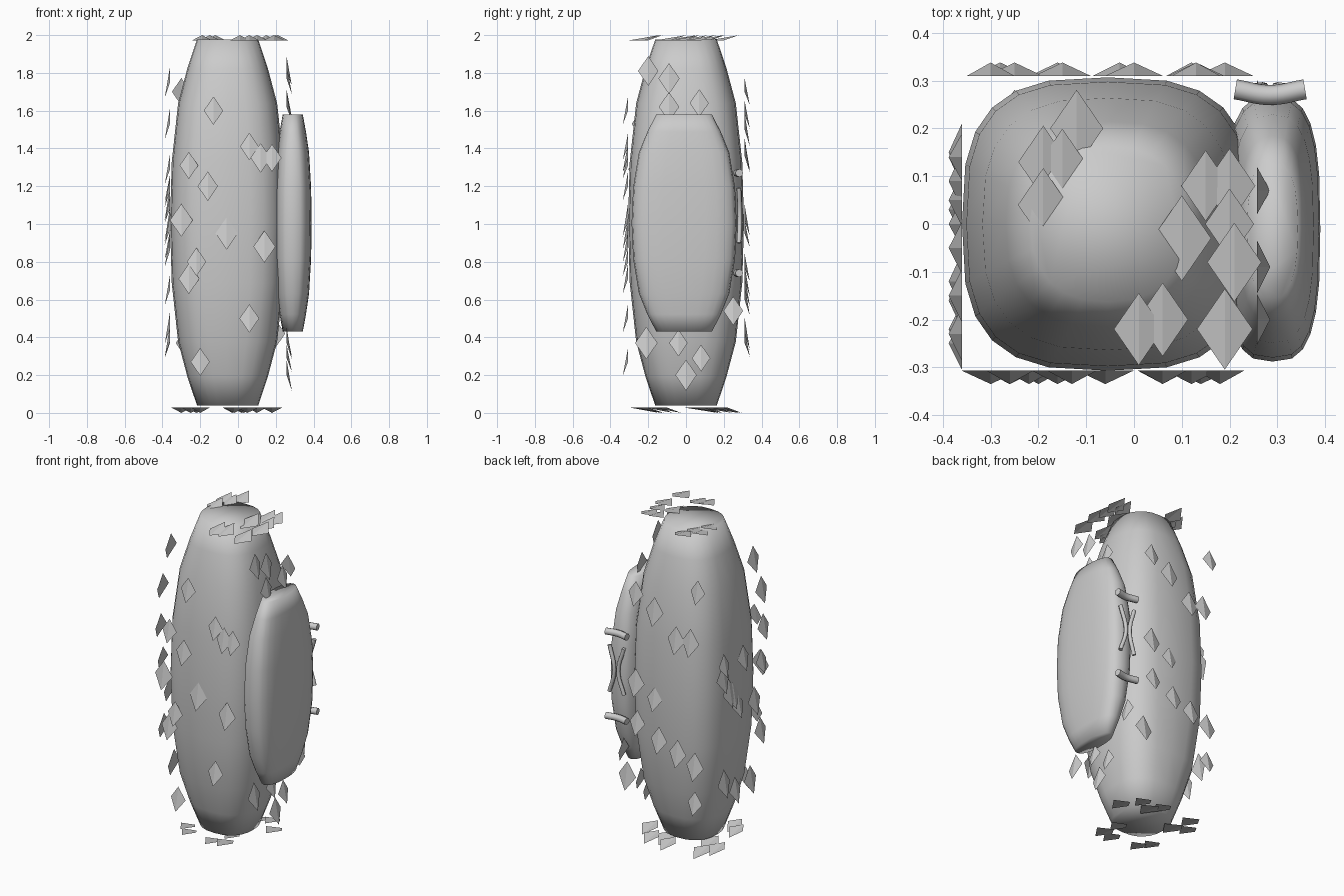
import bpy, bmesh, math, random
from mathutils import Vector

if "Cube" in bpy.data.objects:
    bpy.data.objects.remove(bpy.data.objects["Cube"])

random.seed(4)


def add_object(name, bm, smooth=True):
    bmesh.ops.recalc_face_normals(bm, faces=bm.faces[:]) if smooth else None
    mesh = bpy.data.meshes.new(name)
    bm.to_mesh(mesh)
    bm.free()
    for p in mesh.polygons:
        p.use_smooth = smooth
    ob = bpy.data.objects.new(name, mesh)
    bpy.context.collection.objects.link(ob)
    return ob


def pod(name, centre, half, segs=24):
    """Barrel with flat ends and a rounded-square cross-section."""
    # (relative height, relative width, roundness exponent)
    side = [(1, .53, 2.4), (.84, .70, 2.6), (.65, .86, 2.8), (.33, .97, 3), (0, 1, 3)]
    profile = side + [(-z, w, e) for z, w, e in side[-2::-1]]
    bm = bmesh.new()
    rings = []
    for z, w, e in profile:
        ring = []
        for i in range(segs):
            a = 2 * math.pi * i / segs
            c, s = math.cos(a), math.sin(a)
            x = math.copysign(abs(c) ** (2 / e), c) * w
            y = math.copysign(abs(s) ** (2 / e), s) * w
            ring.append(bm.verts.new((centre[0] + half[0] * x, centre[1] + half[1] * y,
                                      centre[2] + half[2] * z)))
        rings.append(ring)
    for a, b in zip(rings, rings[1:]):
        for i in range(segs):
            j = (i + 1) % segs
            bm.faces.new((a[i], a[j], b[j], b[i]))
    bm.faces.new(rings[0])
    bm.faces.new(rings[-1])
    return add_object(name, bm)


def shards(name, points, place, up, normal):
    """Bent diamonds: three corners on a plane, lower tip lifted outwards."""
    up, normal = Vector(up), Vector(normal)
    right = up.cross(normal)
    bm = bmesh.new()
    for p in points:
        c, k = Vector(place(*p)), random.uniform(.88, 1.12)
        top = bm.verts.new(c + up * .08 * k)
        left = bm.verts.new(c - right * .055 * k)
        low = bm.verts.new(c - up * .08 * k + normal * .028)
        rite = bm.verts.new(c + right * .055 * k)
        bm.faces.new((top, left, low))
        bm.faces.new((top, low, rite))
    return add_object(name, bm, smooth=False)


def bar(name, points, radius):
    """Rounded bar along a smooth path."""
    cu = bpy.data.curves.new(name, 'CURVE')
    cu.dimensions = '3D'
    cu.bevel_depth = radius
    cu.bevel_resolution = 2
    cu.use_fill_caps = True
    sp = cu.splines.new('BEZIER')
    sp.bezier_points.add(len(points) - 1)
    for bp, p in zip(sp.bezier_points, points):
        bp.co = p
        bp.handle_left_type = bp.handle_right_type = 'AUTO'
    sp.resolution_u = 6
    ob = bpy.data.objects.new(name, cu)
    bpy.context.collection.objects.link(ob)
    return ob


# Main body and side pod
pod("body", (-.055, 0, 1.008), (.305, .307, .97))
pod("side_pod", (.29, -.01, 1.005), (.1, .278, .575))

# Straps on the back edge of the side pod
for label, z in (("upper", 1.27), ("lower", .74)):
    bar(label + "_strap", [(.212, .282, z), (.285, .27, z), (.358, .282, z)], .021)
for label, s in (("left", -1), ("right", 1)):
    bar(label + "_bow", [(.285 + s * .05, .28, 1.19), (.285 + s * .014, .285, 1.04),
                         (.285 + s * .05, .28, .9)], .012)

# Shards scattered over each of the six sides
front = [(-.13, 1.6), (.06, 1.41), (.12, 1.35), (.18, 1.35), (-.26, 1.31), (-.16, 1.2),
         (-.3, 1.02), (-.06, .95), (.14, .88), (-.22, .8), (-.26, .71), (.06, .5), (-.2, .27)]
back = [(-.3, 1.7), (.13, 1.58), (0, 1.5), (-.15, 1.36), (-.25, 1.37), (.13, 1.02), (0, .95),
        (.12, .77), (-.03, .7), (-.16, .65), (-.28, .6), (.19, .42), (-.28, .37)]
left = [(-.15, 1.75), (-.23, 1.53), (-.25, 1.29), (-.23, 1.08), (-.05, 1.17), (.14, 1.19),
        (.15, 1.11), (.09, 1), (.05, .97), (0, .89), (-.16, .86), (-.22, .65), (-.12, .38),
        (.14, .45), (.03, .37)]
right = [(-.2, 1.81), (-.09, 1.77), (-.09, 1.62), (.07, 1.64), (.25, .54), (-.21, .37),
         (-.04, .37), (.08, .29), (0, .2)]
top = [(-.19, .13), (-.12, .2), (-.15, .12), (-.19, .04), (.1, -.03), (.15, .08), (.2, .08),
       (.2, .0), (.21, -.08), (.01, -.22), (.06, -.2), (.19, -.22)]
bottom = [(-.3, .12), (-.25, .2), (-.22, .08), (-.2, -.2), (-.25, -.14), (-.03, .22),
          (.02, .16), (.05, -.2), (.03, -.1), (-.02, -.22), (.1, .2), (.18, .1)]
Z = (0, 0, 1)
shards("front_shards", front, lambda x, z: (x, -.307, z), Z, (0, -1, 0))
shards("back_shards", back, lambda x, z: (x, .31, z), Z, (0, 1, 0))
shards("left_shards", left, lambda y, z: (-.36, y, z), Z, (-1, 0, 0))
shards("right_shards", right, lambda y, z: (.257, y, z), Z, (1, 0, 0))
shards("top_shards", top, lambda x, y: (x, y, 1.972), (0, -1, 0), Z)
shards("bottom_shards", bottom, lambda x, y: (x, y, .028), (0, -1, 0), (0, 0, -1))
